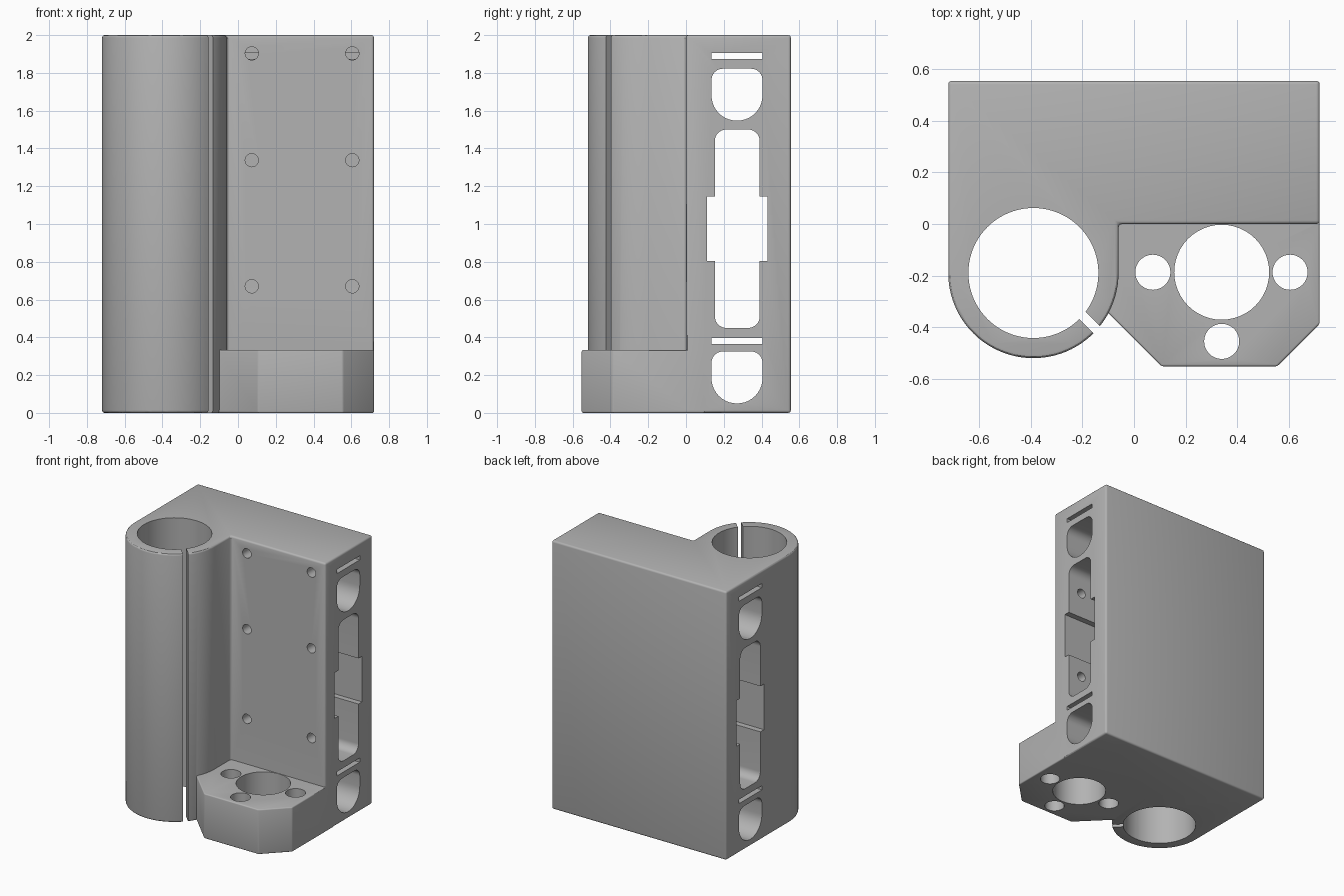
import bpy, bmesh, math
from mathutils import Vector

cube = bpy.data.objects.get("Cube")
if cube:
    bpy.data.objects.remove(cube, do_unlink=True)

grey = bpy.data.materials.new("plain grey")
grey.use_nodes = True
grey.diffuse_color = (0.45, 0.45, 0.45, 1)
grey.node_tree.nodes["Principled BSDF"].inputs["Base Color"].default_value = (0.45, 0.45, 0.45, 1)

TUBE = Vector((-0.39, -0.19))


def arc(center, r, start, end, steps):
    """Points on an arc, angles in degrees."""
    angles = [math.radians(start + (end - start) * i / steps) for i in range(steps + 1)]
    return [(center[0] + r * math.cos(a), center[1] + r * math.sin(a)) for a in angles]


def circle(center, r, sides=48):
    return arc(center, r, 0, 360, sides)[:-1]


def rounded(corners, steps=10):
    """Outline from (u, v, radius) corners with right angles filleted."""
    pts = []
    for i, (u, v, r) in enumerate(corners):
        p = Vector((u, v))
        if r == 0:
            pts.append(p)
            continue
        a = (Vector(corners[i - 1][:2]) - p).normalized() * r
        b = (Vector(corners[(i + 1) % len(corners)][:2]) - p).normalized() * r
        for k in range(steps + 1):
            t = math.pi / 2 * k / steps
            pts.append(p + a * (1 - math.sin(t)) + b * (1 - math.cos(t)))
    return pts


def prism(name, outline, axis, lo, hi):
    """Extrude a 2D outline along the given axis."""
    place = {"x": lambda u, v, w: (w, u, v),
             "y": lambda u, v, w: (u, w, v),
             "z": lambda u, v, w: (u, v, w)}[axis]
    bm = bmesh.new()
    face = bm.faces.new([bm.verts.new(place(u, v, lo)) for u, v in outline])
    new = bmesh.ops.extrude_face_region(bm, geom=[face])["geom"]
    bmesh.ops.translate(bm, vec=place(0, 0, hi - lo),
                        verts=[g for g in new if isinstance(g, bmesh.types.BMVert)])
    bmesh.ops.recalc_face_normals(bm, faces=bm.faces)
    mesh = bpy.data.meshes.new(name)
    bm.to_mesh(mesh)
    bm.free()
    mesh.materials.append(grey)
    obj = bpy.data.objects.new(name, mesh)
    bpy.context.collection.objects.link(obj)
    return obj


def apply(obj, mod):
    bpy.ops.object.select_all(action="DESELECT")
    bpy.context.view_layer.objects.active = obj
    obj.select_set(True)
    bpy.ops.object.modifier_apply(modifier=mod.name)


def soften(obj, width):
    mod = obj.modifiers.new("soft edges", "BEVEL")
    mod.width, mod.segments = width, 3
    mod.limit_method, mod.angle_limit = "ANGLE", math.radians(30)
    apply(obj, mod)


def combine(obj, tool, operation):
    mod = obj.modifiers.new("combine", "BOOLEAN")
    mod.operation, mod.solver, mod.object = operation, "EXACT", tool
    apply(obj, mod)
    bpy.data.objects.remove(tool, do_unlink=True)


# Main block with the clamp tube growing from its front
outline = [(0.72, 0), (0.72, 0.555), (-0.72, 0.555)] + arc(TUBE, 0.33, -180, 0, 48) + [(-0.06, 0)]
carriage = prism("carriage_block", outline, "z", 0, 2)
soften(carriage, 0.014)

# Low foot with chamfered front corners
foot = prism("foot", [(0.72, 0.1), (-0.085, 0.1), (-0.085, -0.2), (-0.11, -0.335),
                      (0.107, -0.552), (0.555, -0.552), (0.72, -0.387)], "z", 0, 0.333)
soften(foot, 0.008)
combine(carriage, foot, "UNION")

# Tube bore and its diagonal clamping slit
cutters = [prism("bore", circle(TUBE, 0.252, 80), "z", -0.1, 2.1)]
along, across = Vector((1, -1)).normalized(), Vector((1, 1)).normalized()
slit = [TUBE + along * d + across * w
        for d, w in ((0.2, 0), (0.4, 0), (0.4, 0.036), (0.2, 0.036))]
cutters.append(prism("slit", slit, "z", -0.1, 2.1))

# Nut seat and screw holes down through the foot
for center, r in (((0.34, -0.187), 0.184), ((0.073, -0.187), 0.068),
                  ((0.605, -0.187), 0.068), ((0.34, -0.455), 0.068)):
    cutters.append(prism("foot_hole", circle(center, r), "z", -0.1, 0.4))

# D-shaped ports and thin strap slots running sideways through the block
for z in (0.05, 1.547):
    top = z + 0.275
    port = rounded([(0.135, z, 0.134), (0.405, z, 0.134), (0.405, top, 0.06), (0.135, top, 0.06)])
    cutters.append(prism("port", port, "x", -1, 1))
for z in (0.366, 1.873):
    strap = [(0.135, z), (0.405, z), (0.405, z + 0.031), (0.135, z + 0.031)]
    cutters.append(prism("strap_slot", strap, "x", -1, 1))

# Long central channel with a wider notch in the middle
lo, hi = 0.805, 1.145
channel = rounded([(0.153, 0.45, 0.06), (0.39, 0.45, 0.06), (0.39, lo, 0), (0.432, lo, 0),
                   (0.432, hi, 0), (0.39, hi, 0), (0.39, 1.5, 0.06), (0.153, 1.5, 0.06),
                   (0.153, hi, 0), (0.11, hi, 0), (0.11, lo, 0), (0.153, lo, 0)])
cutters.append(prism("channel", channel, "x", -1, 1))

# Mounting screw holes in the front wall
for x in (0.073, 0.605):
    for z in (0.67, 1.338, 1.903):
        cutters.append(prism("screw_hole", circle((x, z), 0.035, 32), "y", -0.1, 0.25))

for cutter in cutters:
    combine(carriage, cutter, "DIFFERENCE")

bpy.ops.object.select_all(action="DESELECT")
carriage.select_set(True)
bpy.context.view_layer.objects.active = carriage
bpy.ops.object.shade_smooth_by_angle(angle=math.radians(30))
